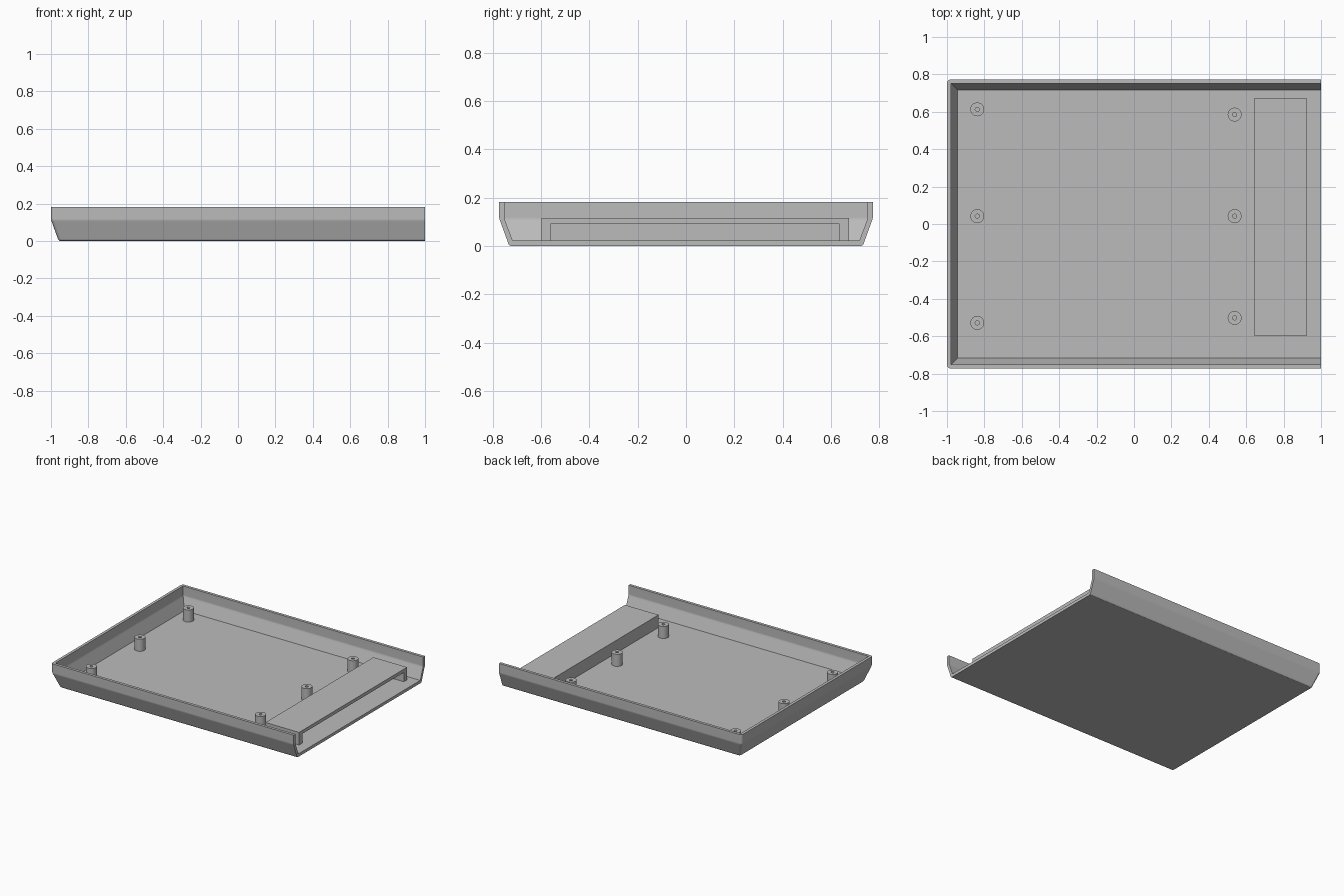
import bpy, bmesh, math

if "Cube" in bpy.data.objects:
    bpy.data.objects.remove(bpy.data.objects["Cube"])

grey = bpy.data.materials.new("plain grey")
grey.diffuse_color = (0.5, 0.5, 0.5, 1)
grey.use_nodes = True
grey.node_tree.nodes["Principled BSDF"].inputs["Base Color"].default_value = grey.diffuse_color


def finish(name, bm, angle=None):
    """Turn a bmesh into a named, coloured object."""
    bmesh.ops.remove_doubles(bm, verts=bm.verts, dist=1e-5)
    bmesh.ops.recalc_face_normals(bm, faces=bm.faces)
    mesh = bpy.data.meshes.new(name)
    bm.to_mesh(mesh)
    bm.free()
    mesh.materials.append(grey)
    ob = bpy.data.objects.new(name, mesh)
    bpy.context.collection.objects.link(ob)
    if angle:
        bpy.ops.object.select_all(action='DESELECT')
        ob.select_set(True)
        bpy.context.view_layer.objects.active = ob
        bpy.ops.object.shade_smooth_by_angle(angle=math.radians(angle))
        wn = ob.modifiers.new("even shading", 'WEIGHTED_NORMAL')
        wn.keep_sharp = True
    return ob


def outline(inset, z, r, steps=5):
    """Three-sided outline, open at +x, with two rounded corners."""
    x, y = -1 + inset, 0.773 - inset
    arc = [(x + r - r * math.sin(a), -y + r - r * math.cos(a))
           for a in (math.pi / 2 * i / steps for i in range(steps + 1))]
    pts = [(1, -y)] + arc + [(px, -py) for px, py in reversed(arc)] + [(1, y)]
    return [(px, py, z) for px, py in pts]


# Tray shell: wall section (inset, height, corner radius) swept round three sides
section = [(0.050, 0.000, 0.012), (0.044, 0.002, 0.014), (0.040, 0.006, 0.016),
           (0.037, 0.012, 0.018), (0.004, 0.103, 0.02), (0.001, 0.110, 0.02),
           (0.000, 0.118, 0.02), (0.000, 0.183, 0.02), (0.021, 0.183, 0),
           (0.021, 0.118, 0), (0.022, 0.110, 0), (0.025, 0.103, 0),
           (0.056, 0.022, 0)]
bm = bmesh.new()
rings = [[bm.verts.new(p) for p in outline(*s)] for s in section]
for a, b in zip(rings, rings[1:]):
    for i in range(len(a) - 1):
        bm.faces.new((a[i], a[i + 1], b[i + 1], b[i]))
bm.faces.new(rings[0])                      # underside
bm.faces.new(rings[-1])                     # floor
bm.faces.new([r[0] for r in rings] + [r[-1] for r in reversed(rings)])  # open end
finish("tray_shell", bm, 25)


def prism(name, profile, x0, x1):
    """Extrude a (y, z) profile along x."""
    bm = bmesh.new()
    face = bm.faces.new([bm.verts.new((x0, y, z)) for y, z in profile])
    new = bmesh.ops.extrude_face_region(bm, geom=[face])["geom"]
    bmesh.ops.translate(bm, vec=(x1 - x0, 0, 0),
                        verts=[v for v in new if isinstance(v, bmesh.types.BMVert)])
    return finish(name, bm)


# Raised cover near the open end, hollow towards +x
z0 = 0.022
prism("cover", [(-0.598, z0), (-0.598, 0.116), (0.674, 0.116), (0.674, z0),
                (0.636, z0), (0.636, 0.091), (-0.56, 0.091), (-0.56, z0)], 0.645, 0.922)
prism("cover_back_wall", [(-0.56, z0), (-0.56, 0.091), (0.636, 0.091), (0.636, z0)],
      0.645, 0.68)


# Hollow screw posts
def post(x, y, outer=0.037, hole=0.011, top=0.112, n=32):
    bm = bmesh.new()
    loops = []
    for r, z in ((outer, z0), (outer, top), (hole, top), (hole, z0)):
        loops.append([bm.verts.new((x + r * math.cos(2 * math.pi * i / n),
                                    y + r * math.sin(2 * math.pi * i / n), z))
                      for i in range(n)])
    for a, b in zip(loops, loops[1:]):
        for i in range(n):
            j = (i + 1) % n
            bm.faces.new((a[i], a[j], b[j], b[i]))
    finish("screw_post", bm, 30)


for x, ys in ((-0.838, (0.613, 0.042, -0.529)), (0.538, (0.585, 0.042, -0.502))):
    for y in ys:
        post(x, y)
